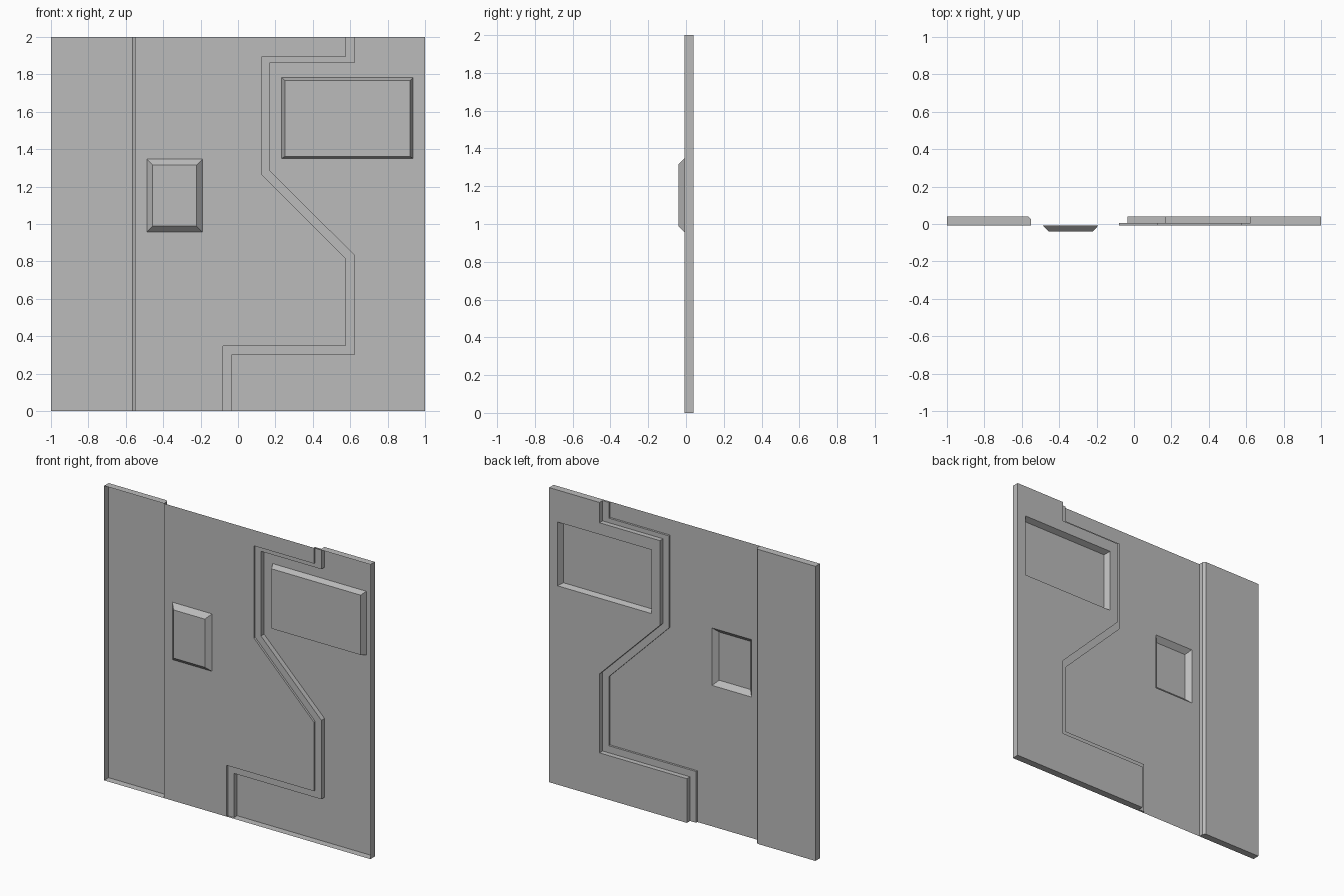
import bpy, bmesh

if "Cube" in bpy.data.objects:
    bpy.data.objects.remove(bpy.data.objects["Cube"])

FRONT, LEDGE, BACK = -0.008, 0.006, 0.04

mat = bpy.data.materials.new("panel grey")
mat.diffuse_color = (0.5, 0.5, 0.5, 1)
mat.use_nodes = True
mat.node_tree.nodes["Principled BSDF"].inputs["Base Color"].default_value = mat.diffuse_color


def rect(x0, x1, z0, z1):
    return [(x0, z0), (x1, z0), (x1, z1), (x0, z1)]


def sheet(bm, y, *loops):
    """Flat sheet at depth y; every loop after the first is a hole."""
    edges = []
    for loop in loops:
        vs = [bm.verts.new((x, y, z)) for x, z in loop]
        edges += [bm.edges.new((vs[i - 1], vs[i])) for i in range(len(vs))]
    bmesh.ops.triangle_fill(bm, use_beauty=True, use_dissolve=False,
                            edges=edges, normal=(0, -1, 0))


def bridge(bm, a, b, closed=False):
    """Quads between two point rows."""
    va, vb = [[bm.verts.new(p) for p in row] for row in (a, b)]
    for i in range(0 if closed else 1, len(a)):
        bm.faces.new((va[i - 1], va[i], vb[i], vb[i - 1]))


def at(y, pts):
    return [(x, y, z) for x, z in pts]


def finish(bm, name):
    """Weld, make the normals agree with the front, and link the part."""
    bmesh.ops.remove_doubles(bm, verts=bm.verts, dist=1e-4)
    bmesh.ops.recalc_face_normals(bm, faces=bm.faces)
    if max(bm.faces, key=lambda f: abs(f.normal.y) * f.calc_area()).normal.y > 0:
        bmesh.ops.reverse_faces(bm, faces=bm.faces)
    bmesh.ops.dissolve_limit(bm, angle_limit=0.001, verts=[], edges=bm.edges)
    me = bpy.data.meshes.new(name)
    bm.to_mesh(me)
    bm.free()
    me.materials.append(mat)
    bpy.context.collection.objects.link(bpy.data.objects.new(name, me))


def raised_block(name, base, top, y_base, y_top):
    """Hollow bevelled block, open at the back."""
    bm = bmesh.new()
    bridge(bm, at(y_base, base), at(y_top, top), closed=True)
    sheet(bm, y_top, top)
    finish(bm, name)


# Stepped outlines, running from the top edge to the bottom edge
outer_step = [(0.575, 2), (0.575, 1.893), (0.125, 1.893), (0.125, 1.267),
              (0.575, 0.817), (0.575, 0.348), (-0.08, 0.348), (-0.08, 0)]
inner_step = [(0.622, 2), (0.622, 1.862), (0.168, 1.862), (0.168, 1.287),
              (0.622, 0.836), (0.622, 0.3), (-0.035, 0.3), (-0.035, 0)]
button = rect(-0.487, -0.19, 0.957, 1.347)
window = rect(0.233, 0.936, 1.35, 1.783)

# Middle panel
bm = bmesh.new()
sheet(bm, FRONT, outer_step + [(-0.55, 0), (-0.55, 2)], button)
finish(bm, "middle_panel")

# Recessed side strip with chamfered step and closed ends
bm = bmesh.new()
profile = [(-1, FRONT), (-1, BACK), (-0.565, BACK), (-0.55, 0.025), (-0.55, FRONT)]
bridge(bm, [(x, y, 0) for x, y in profile], [(x, y, 2) for x, y in profile])
for z in (0, 2):
    bm.faces.new([bm.verts.new((x, y, z)) for x, y in profile])
finish(bm, "side_strip")

# Recessed panel: step, ledge, second step, sheet and rim
bm = bmesh.new()
bridge(bm, at(FRONT, outer_step), at(LEDGE, outer_step))
bridge(bm, at(LEDGE, outer_step), at(LEDGE, inner_step))
bridge(bm, at(LEDGE, inner_step), at(BACK, inner_step))
sheet(bm, BACK, inner_step + [(1, 0), (1, 2)], window)
bridge(bm, at(FRONT, [(1, 0), (1, 2)]), at(BACK, [(1, 0), (1, 2)]))
for i in (0, -1):
    (xa, z), xb = outer_step[i], inner_step[i][0]
    bm.faces.new([bm.verts.new((x, y, z)) for x, y in
                  ((xa, FRONT), (xa, LEDGE), (xb, LEDGE), (xb, BACK),
                   (1, BACK), (1, FRONT))])
finish(bm, "recessed_panel")

# Raised blocks
raised_block("raised_button", button, rect(-0.456, -0.221, 0.988, 1.315), FRONT, -0.04)
raised_block("raised_window", window, rect(0.25, 0.92, 1.361, 1.767), BACK, 0.002)
